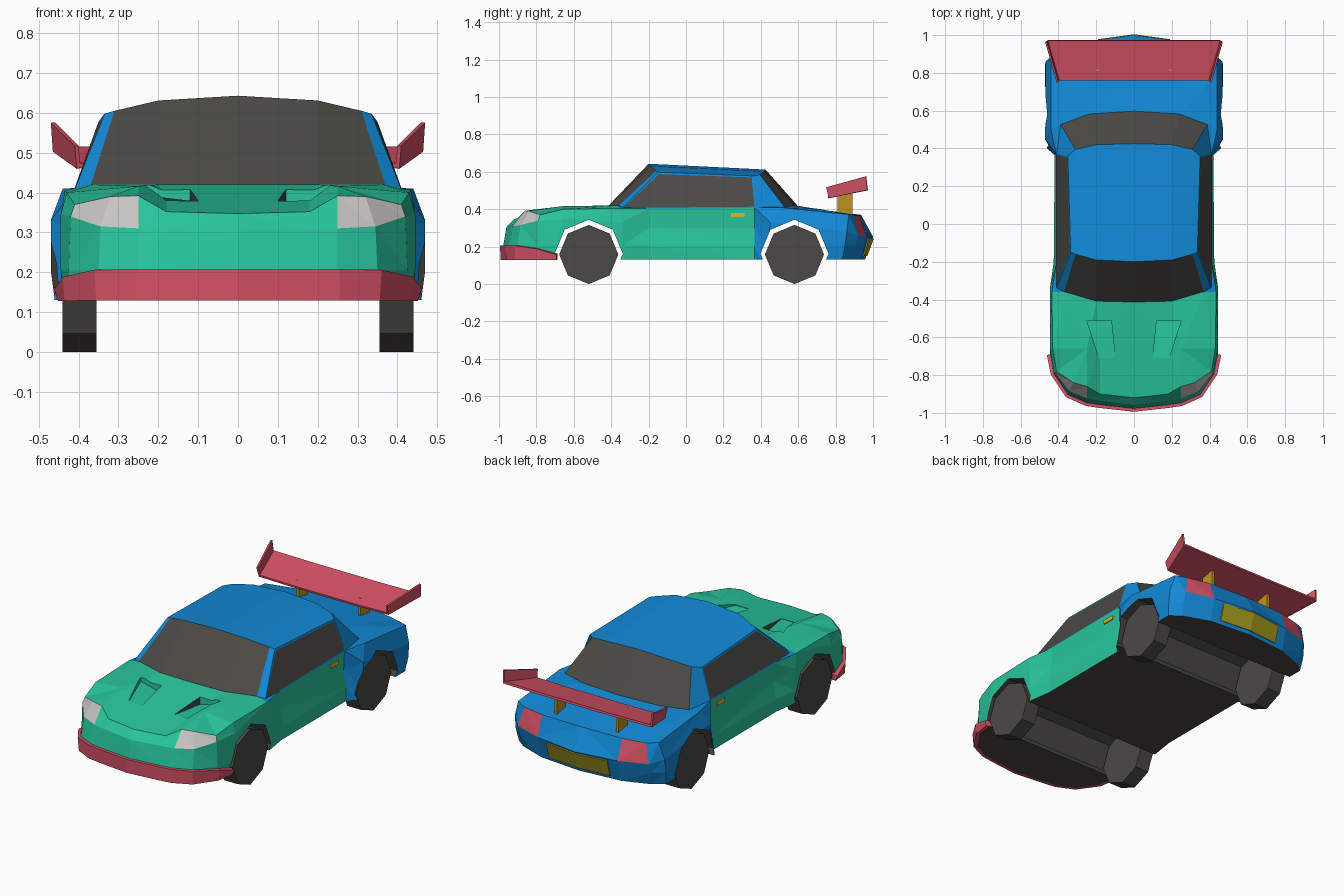
import bpy, bmesh, math
from mathutils import Matrix

default = bpy.data.objects.get("Cube")
if default:
    bpy.data.objects.remove(default, do_unlink=True)


def material(name, r, g, b):
    mat = bpy.data.materials.new(name)
    mat.use_nodes = True
    mat.diffuse_color = (r, g, b, 1)
    mat.node_tree.nodes["Principled BSDF"].inputs["Base Color"].default_value = (r, g, b, 1)
    return mat


green = material("green paint", .021, .565, .337)
blue = material("blue paint", .006, .254, .68)
dark = material("dark grey", .069, .067, .058)
red = material("rose red", .672, .084, .133)
lamp = material("lamp grey", .578, .565, .546)
yellow = material("handle yellow", .73, .49, .021)
ochre = material("strut ochre", .515, .296, .013)
olive = material("plate olive", .376, .328, .013)
SHELL = [green, blue, dark, lamp, red]
GREEN, BLUE, DARK, LAMP, RED = range(len(SHELL))


def add_object(name, bm, mats):
    mesh = bpy.data.meshes.new(name)
    bm.to_mesh(mesh)
    bm.free()
    for mat in mats:
        mesh.materials.append(mat)
    obj = bpy.data.objects.new(name, mesh)
    bpy.context.collection.objects.link(obj)
    return obj


def modify(obj, kind, **settings):
    """Add a modifier and apply it at once."""
    mod = obj.modifiers.new(kind.lower(), kind)
    for key, value in settings.items():
        setattr(mod, key, value)
    bpy.context.view_layer.objects.active = obj
    bpy.ops.object.modifier_apply(modifier=mod.name)


def mirror(obj):
    modify(obj, 'MIRROR', use_clip=True, merge_threshold=.0005)


def verts(bm, points):
    return [bm.verts.new(p) for p in points]


def face(bm, corners, index=0):
    f = bm.faces.new(corners)
    f.material_index = index
    return f


def strip(name, low, high, mat, thickness):
    """Mirrored sheet between two point rows, thickened both ways."""
    bm = bmesh.new()
    a, b = verts(bm, low), verts(bm, high)
    for k in range(len(a) - 1):
        face(bm, (a[k], a[k + 1], b[k + 1], b[k]))
    obj = add_object(name, bm, [mat])
    mirror(obj)
    modify(obj, 'SOLIDIFY', thickness=thickness, offset=0)
    return obj


def prism(name, base, top, mats, indices):
    """Closed solid between two loops; indices: base, top, then each side."""
    bm = bmesh.new()
    a, b = verts(bm, base), verts(bm, top)
    face(bm, a[::-1], indices[0])
    face(bm, b, indices[1])
    n = len(a)
    for k in range(n):
        face(bm, (a[k], a[(k + 1) % n], b[(k + 1) % n], b[k]), indices[2 + k])
    bmesh.ops.recalc_face_normals(bm, faces=bm.faces)
    return add_object(name, bm, mats)


def box(name, x, y, z, mat):
    base = [(x[i], y[j], z[0]) for i, j in ((0, 0), (1, 0), (1, 1), (0, 1))]
    return prism(name, base, [(p[0], p[1], z[1]) for p in base], [mat], [0] * 6)


# Half outlines of the lower body, from nose centre round to tail centre
FLOOR = [(0, -.975), (.18, -.955), (.25, -.945), (.345, -.9), (.42, -.79), (.435, -.69), (.44, -.34),
         (.42, -.21), (.42, .365), (.46, .4), (.46, .835), (.4, .88), (.25, .935), (0, .957)]
SILL = [(0, -.977), (.18, -.957), (.25, -.947), (.35, -.903), (.425, -.79), (.445, -.69), (.445, -.34),
        (.425, -.2), (.42, .365), (.47, .44), (.47, .85), (.41, .905), (.25, .955), (0, .98)]
WAIST = [(0, -.96, .305), (.18, -.937, .308), (.25, -.925, .31), (.345, -.885, .315), (.42, -.79, .34),
         (.445, -.66, .345), (.445, -.34, .33), (.405, -.2, .3), (.405, .365, .3), (.47, .45, .33),
         (.468, .86, .28), (.41, .92, .26), (.25, .968, .255), (0, 1, .253)]
SHOULDER = [(0, -.92, .347), (.18, -.9, .352), (.25, -.86, .392), (.32, -.84, .39), (.41, -.78, .37),
            (.43, -.66, .4), (.435, -.36, .405), (.41, -.2, .405), (.41, .365, .41), (.44, .5, .41),
            (.44, .87, .372), (.38, .9, .365), (.25, .928, .367), (0, .936, .37)]


def shell_colour(band, k):
    if band == 2 and k in (2, 3):
        return LAMP
    if band == 2 and k == 11:
        return RED
    return GREEN if k < 8 else BLUE


# Lower body: side bands, floor, bonnet and rear deck
bm = bmesh.new()
rows = [verts(bm, [(x, y, .13) for x, y in FLOOR]), verts(bm, [(x, y, .205) for x, y in SILL]),
        verts(bm, WAIST), verts(bm, SHOULDER)]
for band in range(3):
    lo, hi = rows[band], rows[band + 1]
    for k in range(len(lo) - 1):
        face(bm, (lo[k], lo[k + 1], hi[k + 1], hi[k]), shell_colour(band, k))
face(bm, rows[0], DARK)
s = rows[3]
bonnet = verts(bm, [(0, -.66, .385), (.18, -.66, .387), (.25, -.66, .416)])
cowl = verts(bm, [(0, -.415, .42), (.2, -.41, .42), (.365, -.36, .42)])
glass_foot = verts(bm, [(0, .6, .418), (.24, .585, .418), (.39, .53, .412)])
deck = verts(bm, [(0, .74, .395), (.25, .74, .395), (.37, .72, .4)])
for k in range(2):
    face(bm, (s[k], s[k + 1], bonnet[k + 1], bonnet[k]))
    face(bm, (bonnet[k], bonnet[k + 1], cowl[k + 1], cowl[k]))
    face(bm, (glass_foot[k], glass_foot[k + 1], deck[k + 1], deck[k]), BLUE)
    face(bm, (deck[k], deck[k + 1], s[12 - k], s[13 - k]), BLUE)
face(bm, (s[2], s[3], bonnet[2]))
face(bm, (s[3], s[4], s[5], bonnet[2]))
face(bm, (bonnet[2], s[5], s[6], cowl[2]))
face(bm, cowl + s[6:10] + glass_foot[::-1], BLUE)
face(bm, (glass_foot[2], s[9], s[10], deck[2]), BLUE)
face(bm, (deck[2], s[10], s[11]), BLUE)
bmesh.ops.recalc_face_normals(bm, faces=bm.faces)
bmesh.ops.triangulate(bm, faces=bm.faces)
body = add_object("body", bm, SHELL)
mirror(body)

# Wheel tunnels and bonnet vents cut out of the body
AXLES = {"front": -.52, "rear": .58}
cutters = []
for y in AXLES.values():
    ring = [(y + .182 * math.sin(k * math.pi / 4), .162 + .182 * math.cos(k * math.pi / 4)) for k in range(8)]
    cutters.append(prism("tunnel_cutter", [(-.6, *p) for p in ring], [(.6, *p) for p in ring],
                         SHELL, [DARK] * 10))
for side in (-1, 1):
    plan = [(.1, -.71, .377), (.185, -.71, .377), (.25, -.51, .395), (.12, -.51, .365)]
    base = [(side * x, y, z) for x, y, z in plan]
    cutters.append(prism("vent_cutter", base, [(x, y, .5) for x, y, z in base], SHELL,
                         [GREEN, GREEN, GREEN, GREEN, GREEN, DARK]))
for cutter in cutters:
    cutter.hide_render = True
    modify(body, 'BOOLEAN', operation='DIFFERENCE', solver='EXACT', object=cutter)
    bpy.data.objects.remove(cutter, do_unlink=True)

# Cabin: glass, pillars and roof
bm = bmesh.new()
foot = verts(bm, [(0, -.415, .418), (.2, -.41, .418), (.37, -.36, .418), (.412, -.345, .403),
                  (.412, .375, .406), (.39, .53, .408), (.24, .585, .415), (0, .6, .415)])
head = verts(bm, [(0, -.2, .643), (.2, -.19, .631), (.31, -.16, .605), (.335, -.15, .598),
                  (.35, .36, .578), (.31, .395, .585), (.2, .42, .602), (0, .425, .612)])
for k in range(7):
    pane = face(bm, (foot[k], foot[k + 1], head[k + 1], head[k]), 0 if k in (2, 4) else 1)
    if k == 3:
        side_pane = pane
for k in range(3):
    face(bm, (head[k], head[k + 1], head[6 - k], head[7 - k]))
bmesh.ops.recalc_face_normals(bm, faces=bm.faces)
frame = bmesh.ops.inset_individual(bm, faces=[side_pane], thickness=.012)
for f in frame["faces"]:
    f.material_index = 0
mirror(add_object("cabin", bm, [blue, dark]))

# Front bumper, wrapped round the nose up to the wheel arch
lip = [.207, .207, .207, .207, .19, .16]
strip("front_bumper", [(x, y, .13) for x, y in FLOOR[:6]],
      [(x, y, z) for (x, y), z in zip(SILL, lip)], red, .034)

# Rear number plate panel
strip("rear_plate", [(0, .965, .15), (.19, .948, .15)], [(0, 1, .245), (.19, .974, .245)], olive, .009)

# Rear wing with splayed end plates
strip("rear_wing", [(0, .76, .464), (.2, .76, .464), (.4, .76, .468)],
      [(0, .972, .507), (.2, .972, .507), (.455, .972, .51)], red, .012)
strip("wing_end_plates", [(.4, .765, .46), (.46, .97, .503)],
      [(.405, .75, .517), (.465, .963, .576)], red, .01)

# Wing struts and door handles
for side, label in ((-1, "right"), (1, "left")):
    box(label + "_wing_strut", (side * .185, side * .2), (.81, .89), (.36, .482), ochre)
    box(label + "_door_handle", (side * .405, side * .4135), (.24, .312), (.358, .38), yellow)

    # Eight-sided wheels
    for end, y in AXLES.items():
        bm = bmesh.new()
        bmesh.ops.create_cone(bm, cap_ends=True, segments=8, radius1=.158, radius2=.158, depth=.086,
                              matrix=Matrix.Translation((side * .398, y, .158))
                              @ Matrix.Rotation(math.pi / 2, 4, 'Y'))
        lowest = min(v.co.z for v in bm.verts)
        if lowest > .005:
            bmesh.ops.rotate(bm, verts=bm.verts, cent=(0, y, .158),
                             matrix=Matrix.Rotation(math.pi / 8, 3, 'X'))
        add_object(f"{end}_{label}_wheel", bm, [dark])
